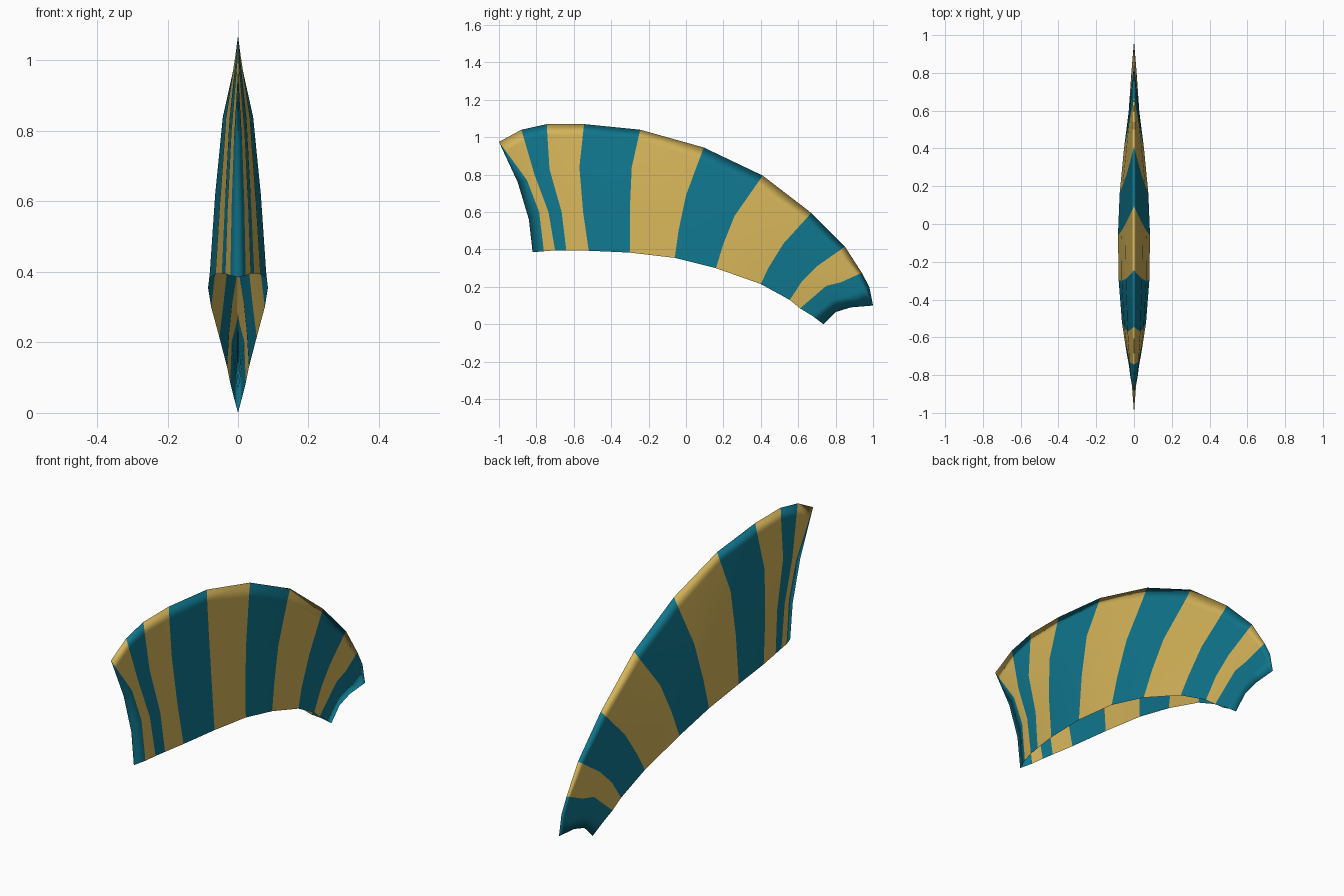
import bpy, bmesh

if "Cube" in bpy.data.objects:
    bpy.data.objects.remove(bpy.data.objects["Cube"])

def material(name, rgb):
    m = bpy.data.materials.new(name)
    m.diffuse_color = (*rgb, 1)
    m.use_nodes = True
    m.node_tree.nodes["Principled BSDF"].inputs["Base Color"].default_value = m.diffuse_color
    return m

teal = material("teal", (0.005, 0.18, 0.265))
gold = material("gold", (0.66, 0.455, 0.10))

# Stripe boundary lines as (y, z), from the open lower edge to the top rim
ribs = [
    [(-.82, .385), (-.84, .56), (-.90, .76), (-1.0, .975)],
    [(-.76, .39), (-.785, .60), (-.85, .77), (-1.0, .975)],
    [(-.70, .395), (-.735, .60), (-.81, .80), (-.88, 1.04)],
    [(-.64, .395), (-.665, .60), (-.73, .83), (-.745, 1.07)],
    [(-.52, .393), (-.55, .60), (-.57, .84), (-.545, 1.07)],
    [(-.30, .383), (-.30, .62), (-.29, .84), (-.245, 1.04)],
    [(-.06, .355), (-.04, .50), (0, .69), (.095, .945)],
    [(.16, .30), (.20, .43), (.26, .58), (.41, .795)],
    [(.40, .215), (.44, .30), (.52, .43), (.67, .595)],
    [(.555, .13), (.62, .23), (.70, .31), (.85, .415)],
    [(.61, .085), (.75, .205), (.83, .225), (.94, .275)],
    [(.675, .045), (.78, .13), (.86, .15), (.98, .20)],
    [(.735, 0), (.80, .065), (.88, .09), (1.0, .10)],
]
# Half thickness of each rib at the lower edge, and its taper up to the rim
half = [0, .022, .036, .046, .064, .081, .085, .076, .053, .031, .022, .012, 0]
taper = [1, .80, .53, .12, 0]

# Striped fin shell: one side, open underneath
bm = bmesh.new()
grid = []
for rib, h in zip(ribs, half):
    (ay, az), (by, bz) = rib[2], rib[3]
    near_rim = (by + .25 * (ay - by), bz + .25 * (az - bz))
    pts = rib[:3] + [near_rim, rib[3]]
    grid.append([bm.verts.new((h * t, y, z)) for t, (y, z) in zip(taper, pts)])

for i in range(len(grid) - 1):
    for j in range(4):
        f = bm.faces.new((grid[i][j], grid[i + 1][j], grid[i + 1][j + 1], grid[i][j + 1]))
        f.material_index = i % 2 if i < 11 else 0   # alternate stripes, last tip teal
        f.smooth = True
bmesh.ops.remove_doubles(bm, verts=bm.verts, dist=.0005)

mesh = bpy.data.meshes.new("striped_fin")
bm.to_mesh(mesh)
bm.free()
mesh.materials.append(teal)
mesh.materials.append(gold)
fin = bpy.data.objects.new("striped_fin", mesh)
bpy.context.collection.objects.link(fin)

# Other side
mirror = fin.modifiers.new("mirror", 'MIRROR')
mirror.use_axis = (True, False, False)
mirror.merge_threshold = .0005
